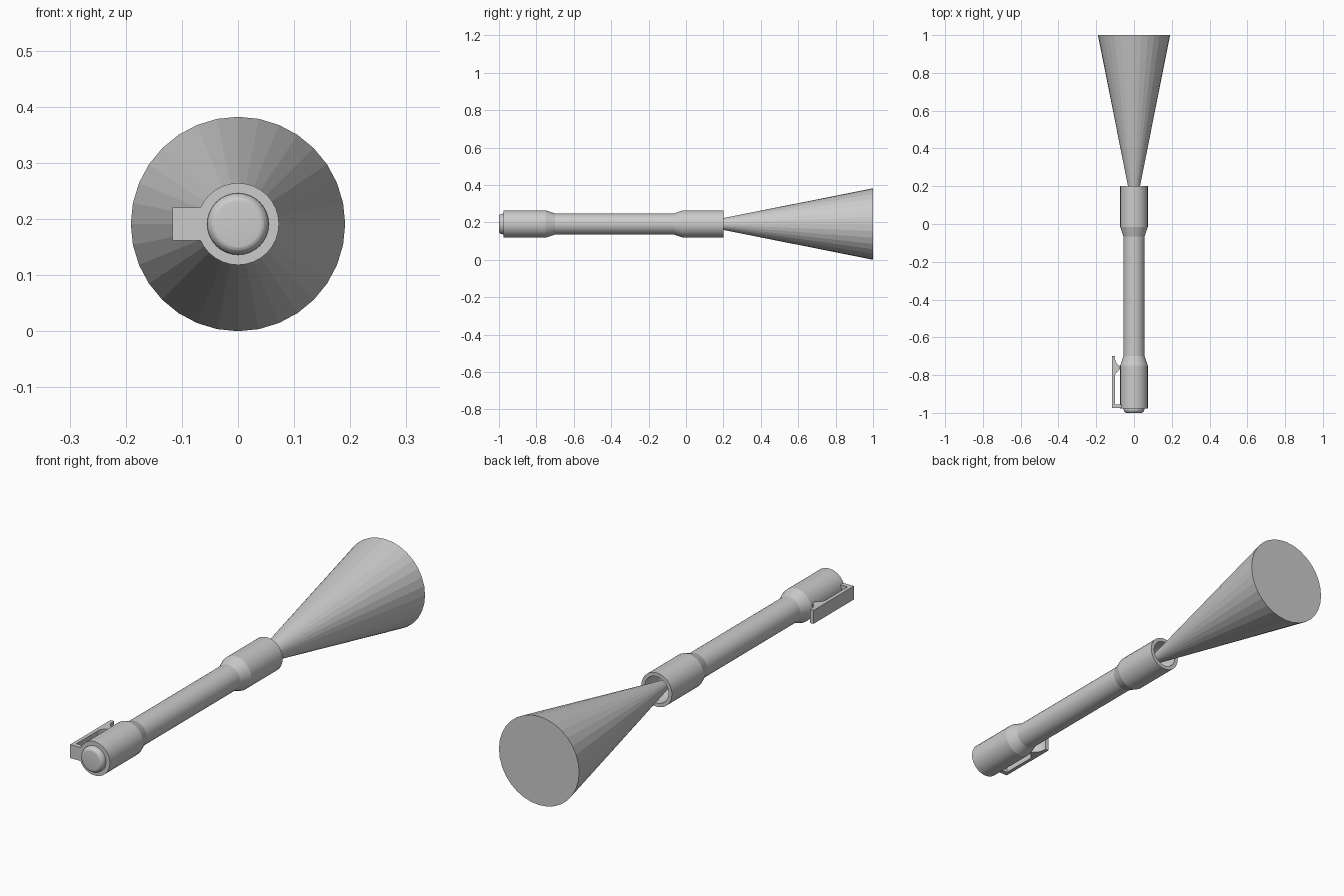
import bpy, bmesh, math

if "Cube" in bpy.data.objects:
    bpy.data.objects.remove(bpy.data.objects["Cube"])

AXIS_Z = 0.191


def lathe(name, profile, sides=32, smooth=True):
    """Revolve (radius, y) points around the long axis; radius 0 makes a tip."""
    bm = bmesh.new()
    rings = []
    for r, y in profile:
        if r == 0:
            rings.append([bm.verts.new((0, y, AXIS_Z))])
        else:
            rings.append([bm.verts.new((r * math.cos(2 * math.pi * i / sides), y,
                                        AXIS_Z + r * math.sin(2 * math.pi * i / sides)))
                          for i in range(sides)])
    for a, b in zip(rings, rings[1:]):
        for i in range(sides):
            j = (i + 1) % sides
            if len(a) == 1:
                bm.faces.new((a[0], b[i], b[j]))
            elif len(b) == 1:
                bm.faces.new((a[i], a[j], b[0]))
            else:
                bm.faces.new((a[i], a[j], b[j], b[i]))
    return finish(name, bm, smooth)


def finish(name, bm, smooth):
    bmesh.ops.recalc_face_normals(bm, faces=bm.faces)
    mesh = bpy.data.meshes.new(name)
    bm.to_mesh(mesh)
    bm.free()
    obj = bpy.data.objects.new(name, mesh)
    bpy.context.collection.objects.link(obj)
    if smooth:
        bpy.ops.object.select_all(action='DESELECT')
        obj.select_set(True)
        bpy.context.view_layer.objects.active = obj
        bpy.ops.object.shade_smooth_by_angle(angle=math.radians(15))
    return obj


# Barrel with wider tail and head, and a hollow reflector cup in the head
lathe("flashlight_body", [
    (0, -0.976), (0.073, -0.976), (0.073, -0.75), (0.056, -0.70),
    (0.056, -0.065), (0.073, -0.015), (0.073, 0.20), (0.057, 0.20),
    (0.057, 0.15), (0.048, 0.11), (0.02, 0.08), (0, 0.08)])

# Rounded push button on the tail
button = [(0.055, -0.97), (0.055, -0.980)]
button += [(0.038 + 0.017 * math.cos(a), -0.980 - 0.02 * math.sin(a))
           for a in (math.radians(15 * k) for k in range(1, 7))]
lathe("tail_button", [(0, -0.97)] + button + [(0, -1.0)], 32)

# Faceted light beam flaring out of the head
lathe("light_beam", [(0, 0.04), (0.191, 1.0), (0, 1.0)], 32, smooth=False)

# Pocket clip: side profile in x, y extruded across z
outline = [(-0.06, -0.975), (-0.117, -0.975), (-0.117, -0.70), (-0.101, -0.70),
           (-0.099, -0.722), (-0.092, -0.738), (-0.078, -0.750), (-0.073, -0.762),
           (-0.078, -0.774), (-0.092, -0.784), (-0.101, -0.80),
           (-0.101, -0.955), (-0.06, -0.955)]
bm = bmesh.new()
face = bm.faces.new([bm.verts.new((x, y, AXIS_Z - 0.029)) for x, y in outline])
top = bmesh.ops.extrude_face_region(bm, geom=[face])
bmesh.ops.translate(bm, vec=(0, 0, 0.058),
                    verts=[v for v in top["geom"] if isinstance(v, bmesh.types.BMVert)])
finish("pocket_clip", bm, False)
